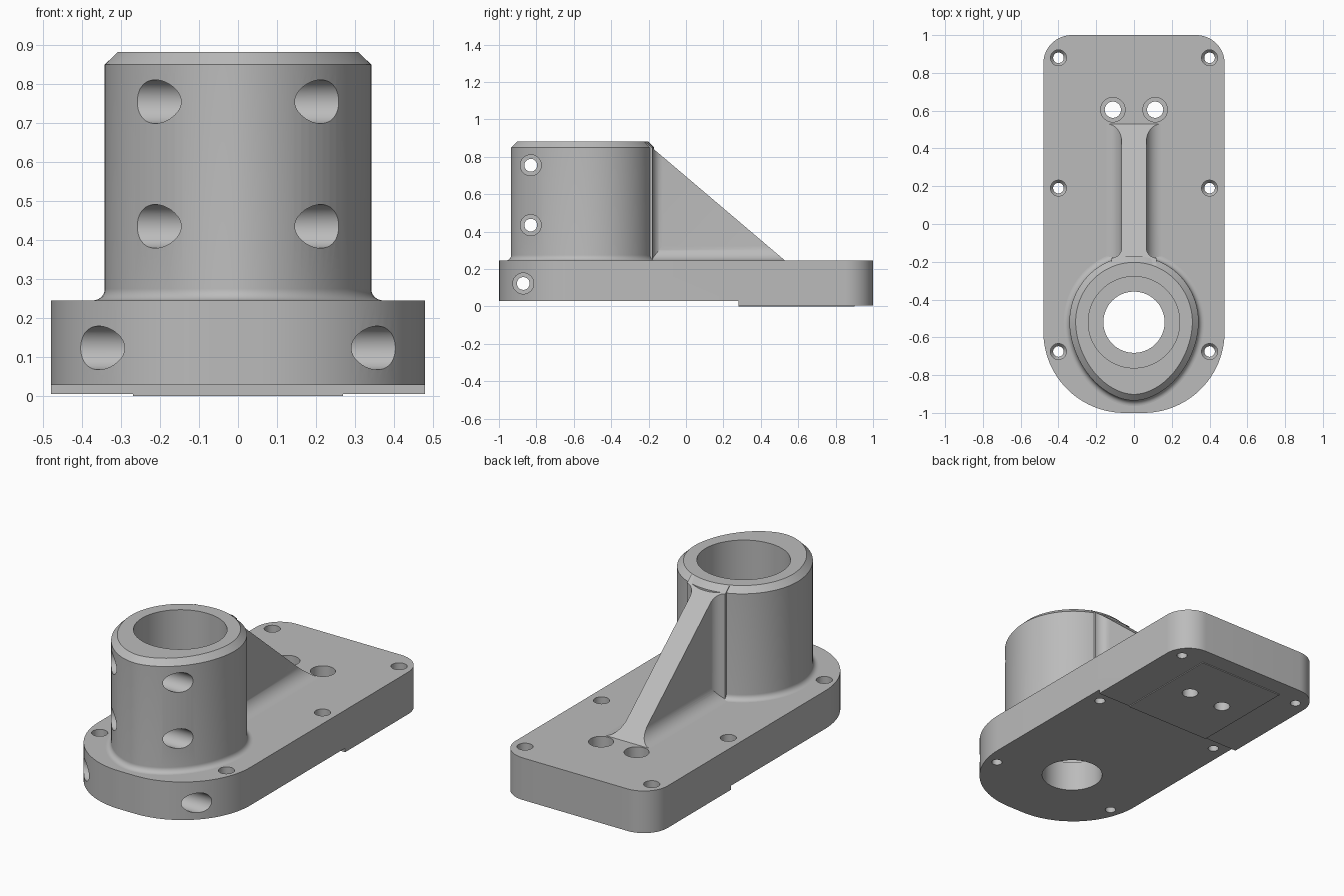
import bpy, bmesh
from math import pi, sin, cos, radians
from mathutils import Vector, Matrix

if "Cube" in bpy.data.objects:
    bpy.data.objects.remove(bpy.data.objects["Cube"])

grey = bpy.data.materials.new("machined_grey")
grey.use_nodes = True
colour = (0.5, 0.5, 0.5, 1)
grey.diffuse_color = colour
grey.node_tree.nodes["Principled BSDF"].inputs["Base Color"].default_value = colour

TOP = 0.245           # top of the base plate
BORE_Y = -0.52        # centre of the boss


def loft(bm, rings):
    """Skin closed rings of points and cap both ends."""
    loops = [[bm.verts.new(p) for p in ring] for ring in rings]
    n = len(loops[0])
    for a, b in zip(loops, loops[1:]):
        for i in range(n):
            j = (i + 1) % n
            bm.faces.new((a[i], a[j], b[j], b[i]))
    bm.faces.new(loops[0][::-1])
    bm.faces.new(loops[-1])


def prism(bm, outline, z0, z1):
    loft(bm, [[(x, y, z) for x, y in outline] for z in (z0, z1)])


def turned(bm, profile, place, n=48):
    """Stepped round cutter from (radius, height) pairs."""
    rings = []
    for r, h in profile:
        rings.append([place @ Vector((r * cos(2 * pi * i / n), r * sin(2 * pi * i / n), h))
                      for i in range(n)])
    loft(bm, rings)


def make(name, bm):
    bmesh.ops.recalc_face_normals(bm, faces=bm.faces)
    mesh = bpy.data.meshes.new(name)
    bm.to_mesh(mesh)
    bm.free()
    ob = bpy.data.objects.new(name, mesh)
    bpy.context.collection.objects.link(ob)
    mesh.materials.append(grey)
    return ob


def boolean(ob, other, operation='DIFFERENCE'):
    mod = ob.modifiers.new("boolean", 'BOOLEAN')
    mod.operation, mod.solver, mod.object = operation, 'EXACT', other
    bpy.context.view_layer.objects.active = ob
    bpy.ops.object.modifier_apply(modifier=mod.name)


def arc(cx, cy, r, a0, a1, n=16):
    return [(cx + r * cos(radians(a0 + (a1 - a0) * i / n)),
             cy + r * sin(radians(a0 + (a1 - a0) * i / n))) for i in range(n + 1)]


def mirrored(half):
    return half + [(-x, y) for x, y in reversed(half)]


# Base plate: broad rounded front, small rear corner radii
bm = bmesh.new()
prism(bm, mirrored(arc(0.05, -0.57, 0.43, -90, 0, 24) + arc(0.33, 0.85, 0.15, 0, 90)), 0.005, TOP)
base = make("base_plate", bm)

# Step under the front part of the plate
bm = bmesh.new()
prism(bm, [(-1, -2), (1, -2), (1, 0.28), (-1, 0.28)], -0.5, 0.028)
step = make("step_cutter", bm)
boolean(base, step)

# Thin locating pad under the rear
bm = bmesh.new()
prism(bm, [(-0.27, 0.28), (0.27, 0.28), (0.27, 0.9), (-0.27, 0.9)], 0, 0.006)
pad = make("locating_pad", bm)


# Egg-shaped boss with base fillet and top chamfer
def egg(offset, z, n=96):
    ring = []
    for i in range(n):
        t = 2 * pi * i / n
        c, s = cos(t), sin(t)
        power, depth = (1, 0.35) if s >= 0 else (2 / 1.85, 0.415)
        x = (0.342 + offset) * abs(c) ** power * (1 if c >= 0 else -1)
        y = (depth + offset) * abs(s) ** power * (1 if s >= 0 else -1)
        ring.append((x, BORE_Y + y, z))
    return ring


bm = bmesh.new()
fillet = arc(0.03, TOP + 0.03, 0.03, 270, 180, 8)
loft(bm, [egg(0.03, TOP - 0.005)] + [egg(o, z) for o, z in fillet]
     + [egg(0, 0.85), egg(-0.033, 0.882)])
boss = make("bearing_boss", bm)


# Sloping rib, flared where it meets the plate and the boss
def slope_cut(bm):
    bmesh.ops.recalc_face_normals(bm, faces=bm.faces)
    normal = Vector((0, 0.59, 0.695))
    cut = bmesh.ops.bisect_plane(bm, geom=bm.verts[:] + bm.edges[:] + bm.faces[:],
                                 plane_co=(0, 0.53, TOP), plane_no=normal, clear_outer=True)
    edges = [e for e in cut["geom_cut"] if isinstance(e, bmesh.types.BMEdge)]
    bmesh.ops.contextual_create(bm, geom=edges)


bm = bmesh.new()
section = mirrored([(0.145, TOP - 0.005)] + arc(0.145, TOP + 0.08, 0.08, 270, 180, 12) + [(0.065, 1)])
loft(bm, [[(x, y, z) for x, z in section] for y in (-0.22, 0.6)])
slope_cut(bm)
rib = make("support_rib", bm)

bm = bmesh.new()
prism(bm, mirrored([(0.12, -0.22)] + arc(0.12, -0.125, 0.055, 270, 180, 10)), TOP - 0.004, 1)
slope_cut(bm)
flare = make("rib_flare", bm)
boolean(rib, flare, 'UNION')

# Drilled holes: main bore, plate bolts, dowel pair and cross bolts
bm = bmesh.new()
turned(bm, [(0.162, -0.2), (0.162, 0.2), (0.242, 0.2), (0.242, 1.2)],
       Matrix.Translation((0, BORE_Y, 0)), 80)
for side in (-1, 1):
    for y in (-0.675, 0.19, 0.88):
        turned(bm, [(0.028, -0.2), (0.028, 0.12), (0.042, 0.14), (0.042, 0.5)],
               Matrix.Translation((side * 0.4, y, 0)))
    turned(bm, [(0.043, -0.2), (0.043, 0.12), (0.065, 0.12), (0.065, 0.5)],
           Matrix.Translation((side * 0.112, 0.605, 0)))
for y, z, floor in ((-0.83, 0.755, 0.08), (-0.83, 0.435, 0.08), (-0.87, 0.123, 0.22)):
    turned(bm, [(0.056, -0.7), (0.056, -floor), (0.034, -floor),
                (0.034, floor), (0.056, floor), (0.056, 0.7)],
           Matrix.Translation((0, y, z)) @ Matrix.Rotation(pi / 2, 4, 'Y'))
drills = make("drill_cutter", bm)
for part in (base, pad, boss):
    boolean(part, drills)

for helper in (step, flare, drills):
    bpy.data.objects.remove(helper)

# Smooth curved walls, crisp machined edges
bpy.ops.object.select_all(action='DESELECT')
for part in (base, pad, boss, rib):
    part.select_set(True)
bpy.context.view_layer.objects.active = base
bpy.ops.object.shade_smooth_by_angle(angle=radians(28))
